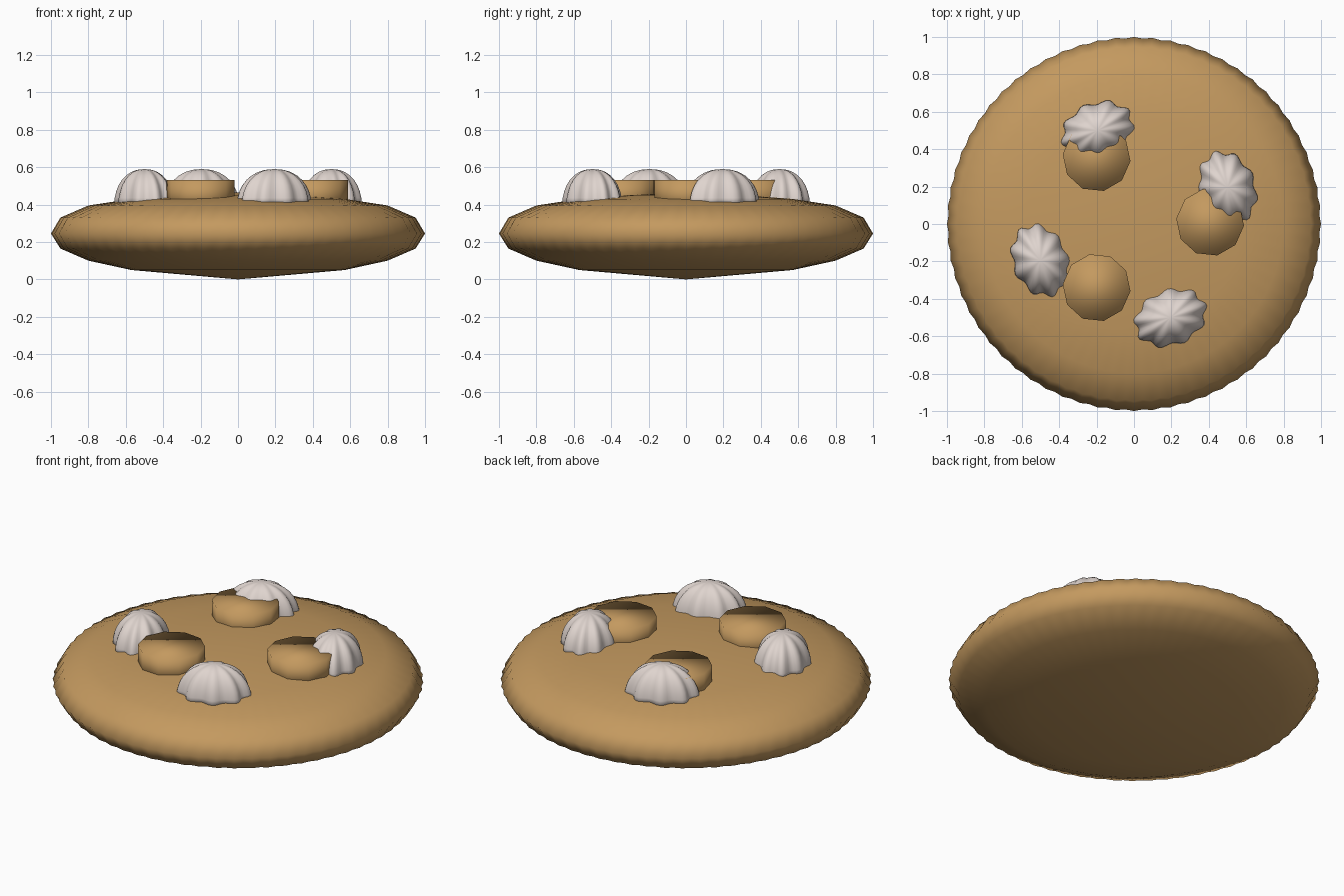
import bpy, bmesh, math
from mathutils import Matrix

cube = bpy.data.objects.get("Cube")
if cube:
    bpy.data.objects.remove(cube, do_unlink=True)


def make_material(name, color):
    mat = bpy.data.materials.new(name)
    mat.use_nodes = True
    mat.diffuse_color = (*color, 1)
    mat.node_tree.nodes["Principled BSDF"].inputs["Base Color"].default_value = (*color, 1)
    return mat


def finish(name, bm, mat):
    """Turn the bmesh into a smooth-shaded object."""
    bmesh.ops.recalc_face_normals(bm, faces=bm.faces)
    for face in bm.faces:
        face.smooth = True
    mesh = bpy.data.meshes.new(name)
    bm.to_mesh(mesh)
    bm.free()
    mesh.materials.append(mat)
    obj = bpy.data.objects.new(name, mesh)
    bpy.context.collection.objects.link(obj)
    return obj


def loft(rings, bottom, top):
    """Join rings of points into a closed skin with a pole at each end."""
    bm = bmesh.new()
    loops = [[bm.verts.new(p) for p in ring] for ring in rings]
    n = len(loops[0])
    low, high = bm.verts.new(bottom), bm.verts.new(top)
    for i in range(n):
        j = (i + 1) % n
        for a, b in zip(loops, loops[1:]):
            bm.faces.new((a[i], a[j], b[j], b[i]))
        bm.faces.new((low, loops[0][j], loops[0][i]))
        bm.faces.new((high, loops[-1][i], loops[-1][j]))
    return bm


tan = make_material("baked tan", (0.55, 0.32, 0.115))
cream = make_material("whipped cream", (0.74, 0.66, 0.62))

# Round body: (radius, height, scallop) profile with a finely scalloped rim
profile = [(0.31, 0.027, 0), (0.57, 0.05, 0), (0.8, 0.1, 0.004), (0.95, 0.165, 0.008),
           (1.0, 0.245, 0.008), (0.95, 0.33, 0.01), (0.8, 0.395, 0.006),
           (0.57, 0.43, 0), (0.31, 0.45, 0)]
lobes, steps = 64, 128
body_rings = []
for radius, height, scallop in profile:
    ring = []
    for i in range(steps):
        a = math.tau * i / steps
        r = radius - scallop * (1 - math.cos(lobes * a)) / 2
        ring.append((r * math.cos(a), r * math.sin(a), height))
    body_rings.append(ring)
finish("body", loft(body_rings, (0, 0, 0), (0, 0, 0.465)), tan)

# Ten-sided slices resting on the body
for i, (x, y) in enumerate([(-0.2, -0.34), (-0.2, 0.355), (0.407, 0.01)]):
    bm = bmesh.new()
    bmesh.ops.create_cone(bm, cap_ends=True, segments=10, radius1=0.182,
                          radius2=0.182, depth=0.15)
    bmesh.ops.rotate(bm, verts=bm.verts, matrix=Matrix.Rotation(math.radians(12), 3, "Z"))
    bmesh.ops.translate(bm, verts=bm.verts, vec=(x, y, 0.455))
    finish(f"slice_{i + 1}", bm, tan)

# Fluted cream dollops, four copies turned about the centre
for k in range(4):
    rings = []
    for j in range(8):
        lat = math.radians(j * 11)
        ring = []
        for i in range(60):
            a = math.tau * i / 60
            r = math.cos(lat) ** 0.9 * (1 + 0.07 * math.cos(9 * a + 0.6))
            ring.append((0.195 * r * math.cos(a), 0.145 * r * math.sin(a),
                         0.19 * math.sin(lat)))
        rings.append(ring)
    bm = loft(rings, (0, 0, 0), (0, 0, 0.19))
    place = (Matrix.Rotation(k * math.pi / 2, 4, "Z")
             @ Matrix.Translation((0.195, -0.5, 0.4))
             @ Matrix.Rotation(math.radians(22), 4, "Z"))
    bm.transform(place)
    finish(f"cream_dollop_{k + 1}", bm, cream)
